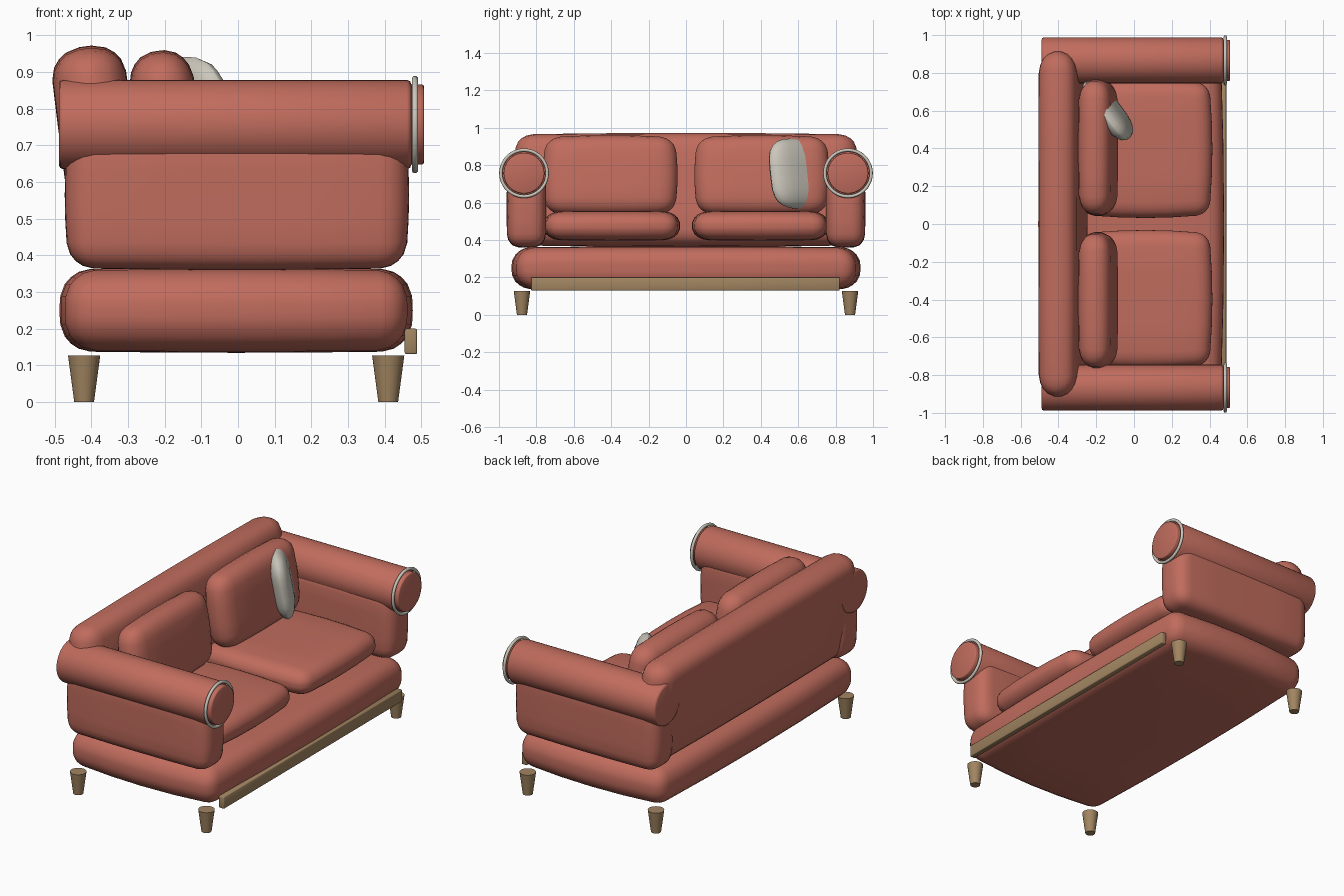
import bpy, bmesh, math
from mathutils import Vector, Matrix

if "Cube" in bpy.data.objects:
    bpy.data.objects.remove(bpy.data.objects["Cube"], do_unlink=True)


def material(name, rgb):
    m = bpy.data.materials.new(name)
    m.use_nodes = True
    m.diffuse_color = (*rgb, 1)
    m.node_tree.nodes["Principled BSDF"].inputs["Base Color"].default_value = (*rgb, 1)
    return m


RED = material("terracotta fabric", (0.53, 0.15, 0.11))
GREY = material("pale grey", (0.6, 0.57, 0.5))
WOOD = material("oak wood", (0.36, 0.235, 0.12))


def finish(name, bm, mat, loc, rot=(0, 0, 0), angle=50):
    bmesh.ops.recalc_face_normals(bm, faces=bm.faces)
    mesh = bpy.data.meshes.new(name)
    bm.to_mesh(mesh)
    bm.free()
    mesh.materials.append(mat)
    ob = bpy.data.objects.new(name, mesh)
    bpy.context.collection.objects.link(ob)
    ob.location = loc
    ob.rotation_euler = rot
    bpy.ops.object.select_all(action="DESELECT")
    ob.select_set(True)
    bpy.context.view_layer.objects.active = ob
    bpy.ops.object.shade_smooth_by_angle(angle=math.radians(angle))
    return ob


def cushion(name, mat, loc, half, radius, crown=0.06, rot=(0, 0, 0)):
    """Stuffed box: rounded rims of a given radius per axis and slightly crowned faces."""
    bm = bmesh.new()
    bmesh.ops.create_cube(bm, size=2)
    bmesh.ops.subdivide_edges(bm, edges=bm.edges[:], cuts=7, use_grid_fill=True)
    for v in bm.verts:
        t = v.co.copy()
        rim = Vector([max(0, 2 * abs(c) - 1) for c in t])
        rim.normalize()
        p = Vector()
        for i in range(3):
            core = min(1, 2 * abs(t[i])) * (half[i] - radius[i])
            p[i] = math.copysign(core + radius[i] * rim[i], t[i])
        n = [p[i] / half[i] for i in range(3)]
        spread = sum(c * c for c in n)
        for i in range(3):
            p[i] *= 1 - crown * (spread - n[i] ** 2) / 2
        v.co = p
    return finish(name, bm, mat, loc, rot, 75)


def cylinder(name, mat, loc, r_low, r_high, length, bevel=0.0, along_x=False):
    bm = bmesh.new()
    bmesh.ops.create_cone(bm, cap_ends=True, segments=32, radius1=r_low,
                          radius2=r_high, depth=length)
    if bevel:
        rims = [e for e in bm.edges if abs(e.verts[0].co.z - e.verts[1].co.z) < 1e-5]
        bmesh.ops.bevel(bm, geom=rims, offset=bevel, segments=2, profile=0.5, affect="EDGES")
    return finish(name, bm, mat, loc, (0, math.pi / 2 if along_x else 0, 0))


# Base and leaning back
cushion("base", RED, (-0.005, 0, 0.25), (0.482, 0.933, 0.116), (0.07, 0.07, 0.075), 0.07)
cushion("backrest", RED, (-0.377, 0, 0.668), (0.103, 0.925, 0.305),
        (0.085, 0.09, 0.075), 0.05, (0, math.radians(-7.5), 0))

# Mirrored parts: arms with rolls, trim rings, end discs, cushions
for side, word in ((1, "left"), (-1, "right")):
    y = side * 0.866
    cushion(f"{word}_arm_panel", RED, (-0.003, side * 0.853, 0.565),
            (0.47, 0.106, 0.205), (0.07, 0.06, 0.07), 0.05)
    cylinder(f"{word}_arm_roll", RED, (-0.008, y, 0.757), 0.122, 0.122, 0.962, 0.012, True)
    cylinder(f"{word}_arm_end_disc", RED, (0.485, y, 0.757), 0.109, 0.109, 0.046, 0.006, True)
    bpy.ops.mesh.primitive_torus_add(major_radius=0.124, minor_radius=0.009,
                                     major_segments=48, minor_segments=10,
                                     location=(0.483, y, 0.757),
                                     rotation=(0, math.pi / 2, 0))
    ring = bpy.context.object
    ring.name = f"{word}_arm_trim_ring"
    ring.data.materials.append(GREY)
    bpy.ops.object.shade_smooth()
    cushion(f"{word}_seat_cushion", RED, (0.06, side * 0.397, 0.476),
            (0.355, 0.365, 0.08), (0.07, 0.07, 0.06), 0.1)
    cushion(f"{word}_back_cushion", RED, (-0.19, side * 0.405, 0.745),
            (0.09, 0.36, 0.215), (0.07, 0.085, 0.075), 0.1, (0, math.radians(-8), 0))
    for x, place in ((0.41, "front"), (-0.42, "rear")):
        cylinder(f"{place}_{word}_leg", WOOD, (x, side * 0.877, 0.0635), 0.027, 0.044, 0.127)

# Thin scatter pillow turned toward the left arm
cushion("scatter_pillow", GREY, (-0.14, 0.605, 0.755), (0.055, 0.19, 0.19),
        (0.054, 0.1, 0.1), 0.12, (0, math.radians(-10), math.radians(37)))

# Front wooden rail
bm = bmesh.new()
bmesh.ops.create_cube(bm, size=1, matrix=Matrix.Diagonal((0.034, 1.65, 0.07, 1)))
bmesh.ops.bevel(bm, geom=bm.edges[:], offset=0.005, segments=2, profile=0.5, affect="EDGES")
finish("front_rail", bm, WOOD, (0.472, -0.003, 0.165))
